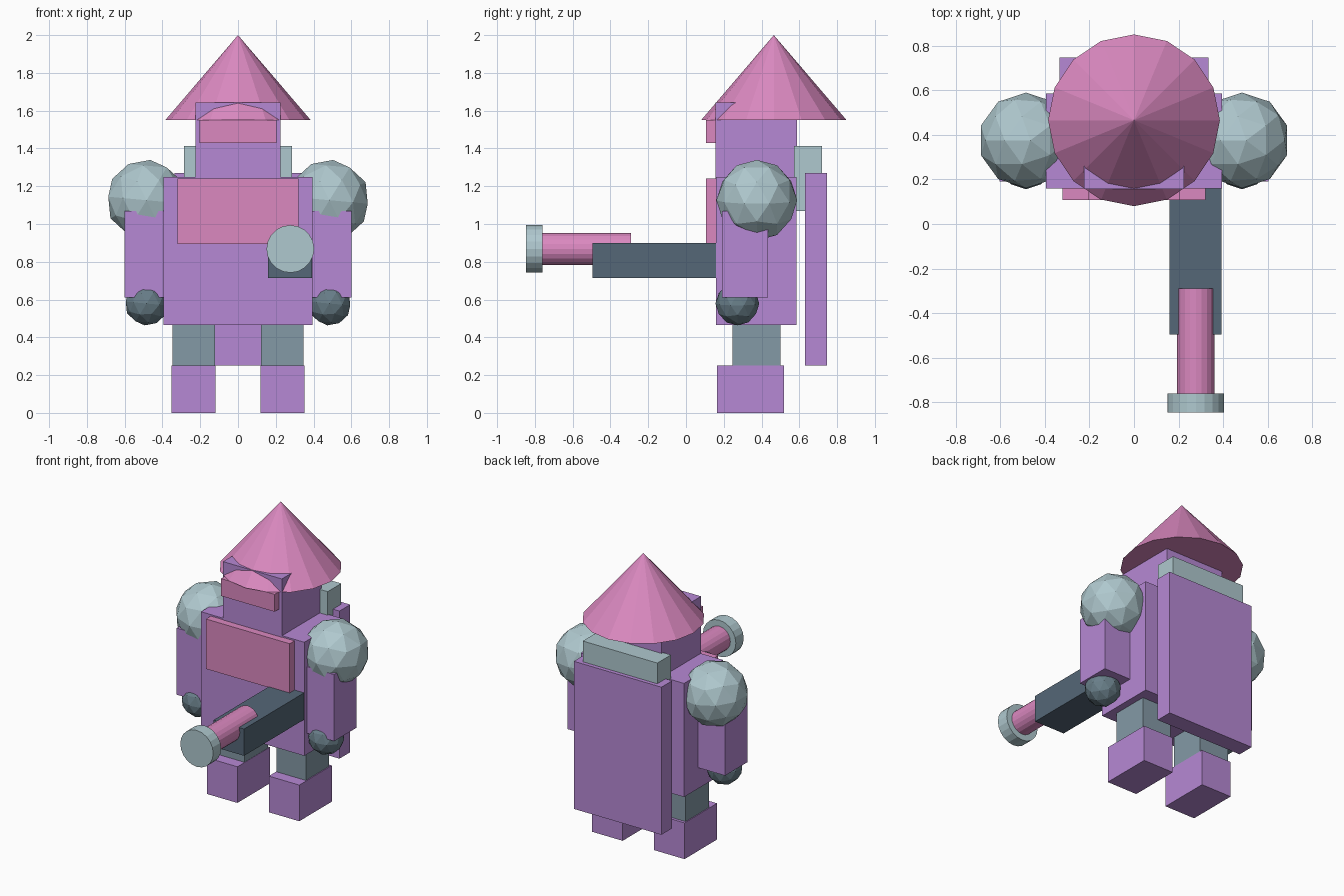
import bpy, bmesh, math
from mathutils import Matrix

cube = bpy.data.objects.get("Cube")
if cube:
    bpy.data.objects.remove(cube, do_unlink=True)


def material(name, rgb):
    mat = bpy.data.materials.new(name)
    mat.use_nodes = True
    mat.diffuse_color = (*rgb, 1)
    mat.node_tree.nodes["Principled BSDF"].inputs["Base Color"].default_value = (*rgb, 1)
    return mat


purple = material("purple", (0.47, 0.25, 0.66))
pink = material("pink", (0.71, 0.25, 0.53))
pale_steel = material("pale_steel", (0.43, 0.58, 0.62))
steel = material("steel", (0.23, 0.32, 0.38))
dull_steel = material("dull_steel", (0.14, 0.21, 0.25))
gunmetal = material("gunmetal", (0.09, 0.135, 0.185))


def finish(name, bm, mat, matrix):
    bmesh.ops.transform(bm, matrix=matrix, verts=bm.verts)
    bmesh.ops.recalc_face_normals(bm, faces=bm.faces)
    mesh = bpy.data.meshes.new(name)
    bm.to_mesh(mesh)
    bm.free()
    mesh.materials.append(mat)
    obj = bpy.data.objects.new(name, mesh)
    bpy.context.collection.objects.link(obj)
    return obj


def box(name, mat, xs, ys, zs):
    """Box from its extent along each axis."""
    bm = bmesh.new()
    bmesh.ops.create_cube(bm, size=1)
    spans = (xs, ys, zs)
    centre = [(a + b) / 2 for a, b in spans]
    size = [b - a for a, b in spans]
    return finish(name, bm, mat, Matrix.Translation(centre) @ Matrix.Diagonal((*size, 1)))


def ball(name, mat, centre, radius):
    """Faceted ball, turned so that its symmetry planes match the axes."""
    bm = bmesh.new()
    bmesh.ops.create_icosphere(bm, subdivisions=2, radius=radius)
    turn = Matrix.Rotation(math.radians(-58.28), 4, 'Y')
    return finish(name, bm, mat, Matrix.Translation(centre) @ turn)


def cone(name, mat, centre, r1, r2, depth, sides, turn=Matrix()):
    bm = bmesh.new()
    bmesh.ops.create_cone(bm, cap_ends=True, segments=sides,
                          radius1=r1, radius2=r2, depth=depth)
    bmesh.ops.remove_doubles(bm, verts=bm.verts, dist=0.0001)
    return finish(name, bm, mat, Matrix.Translation(centre) @ turn)


# Body, head and hat
box("torso", purple, (-0.395, 0.395), (0.16, 0.585), (0.465, 1.25))
box("chest_plate", pink, (-0.32, 0.32), (0.107, 0.2), (0.895, 1.24))
box("head", purple, (-0.225, 0.225), (0.157, 0.588), (1.2, 1.643))
box("visor", pink, (-0.205, 0.205), (0.107, 0.2), (1.43, 1.55))
cone("pointed_hat", pink, (0, 0.465, 1.775), 0.385, 0, 0.45, 16)

# Cape and its collar
box("cape", purple, (-0.335, 0.335), (0.63, 0.747), (0.25, 1.27))
box("collar", pale_steel, (-0.285, 0.285), (0.572, 0.72), (1.07, 1.413))

# Mirrored limbs
for side, s in (("left", 1), ("right", -1)):
    def span(a, b):
        return tuple(sorted((s * a, s * b)))
    ball(f"{side}_shoulder", pale_steel, (s * 0.484, 0.375, 1.126), 0.214)
    box(f"{side}_arm", purple, span(0.37, 0.602), (0.19, 0.433), (0.61, 1.07))
    ball(f"{side}_hand", dull_steel, (s * 0.484, 0.272, 0.579), 0.116)
    box(f"{side}_leg", steel, span(0.122, 0.347), (0.245, 0.5), (0.25, 0.47))
    box(f"{side}_foot", purple, span(0.12, 0.353), (0.165, 0.52), (0, 0.25))

# Gun held in front
forward = Matrix.Rotation(math.radians(90), 4, 'X')
box("gun_body", gunmetal, (0.16, 0.393), (-0.495, 0.2), (0.715, 0.9))
cone("gun_barrel", pink, (0.277, -0.54, 0.868), 0.084, 0.084, 0.5, 20, forward)
cone("gun_muzzle", pale_steel, (0.277, -0.803, 0.868), 0.126, 0.126, 0.086, 20, forward)
